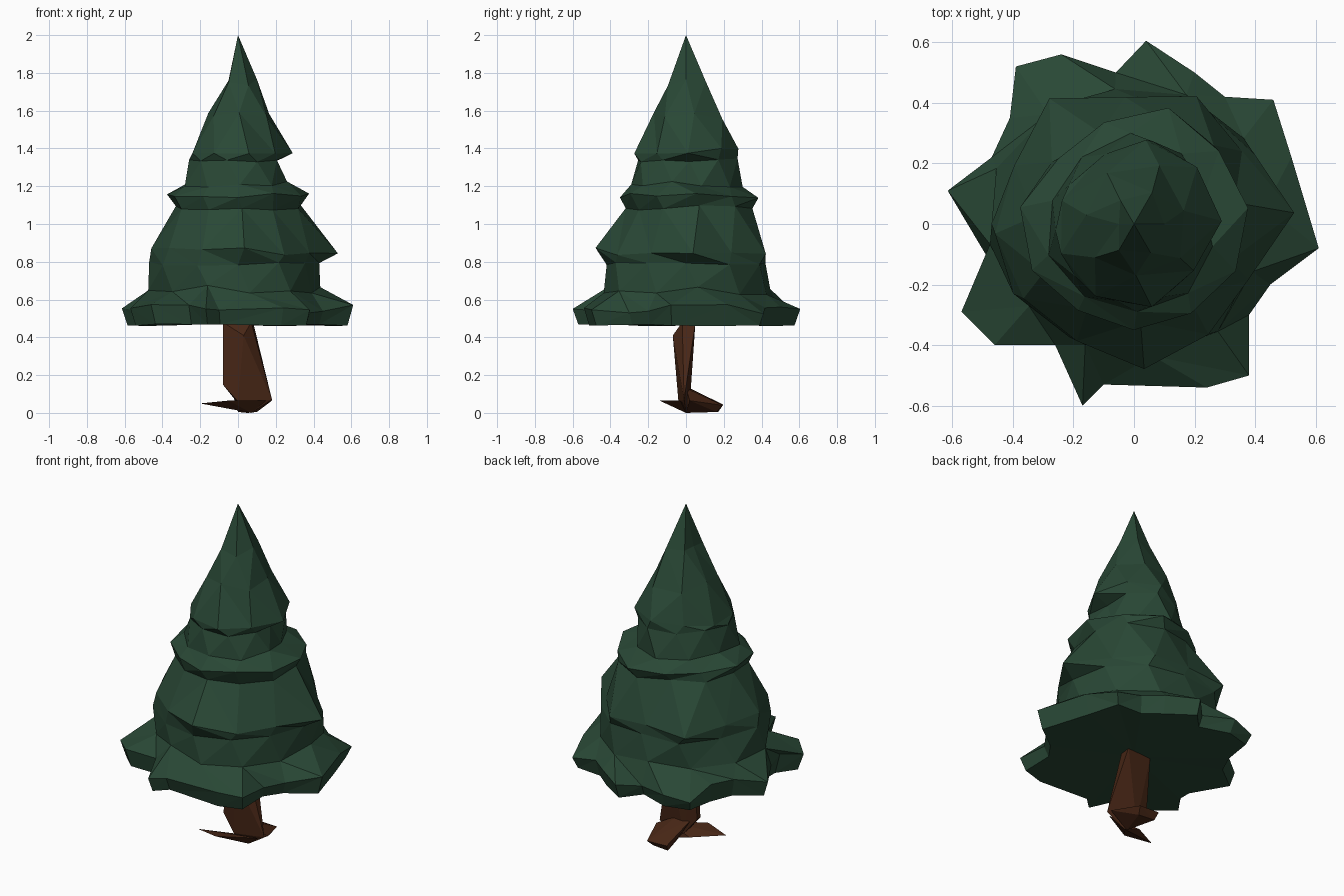
import bpy, bmesh, math, random

if "Cube" in bpy.data.objects:
    bpy.data.objects.remove(bpy.data.objects["Cube"])

random.seed(4)


def material(name, rgb):
    m = bpy.data.materials.new(name)
    m.diffuse_color = (*rgb, 1)
    m.use_nodes = True
    m.node_tree.nodes["Principled BSDF"].inputs["Base Color"].default_value = m.diffuse_color
    return m


green = material("needles", (0.022, 0.064, 0.036))
brown = material("bark", (0.065, 0.02, 0.008))


def finish(bm, name, mat):
    bmesh.ops.recalc_face_normals(bm, faces=bm.faces)
    me = bpy.data.meshes.new(name)
    bm.to_mesh(me)
    bm.free()
    me.materials.append(mat)
    ob = bpy.data.objects.new(name, me)
    bpy.context.collection.objects.link(ob)
    return ob


def angle(v):
    return math.atan2(v.co.y, v.co.x) % (2 * math.pi)


def add_ring(bm, points):
    return sorted((bm.verts.new(p) for p in points), key=angle)


def bridge(bm, low, high):
    """Triangulated strip between two rings with any vertex counts."""
    def at(ring, i):
        return angle(ring[i % len(ring)]) + 2 * math.pi * (i // len(ring))
    i = j = 0
    while i < len(low) or j < len(high):
        a, b = low[i % len(low)], high[j % len(high)]
        if j >= len(high) or (i < len(low) and at(low, i + 1) <= at(high, j + 1)):
            i += 1
            bm.faces.new((a, low[i % len(low)], b))
        else:
            j += 1
            bm.faces.new((a, high[j % len(high)], b))


def polar(radii, z, dz, turn=0):
    """Ring of evenly turned points with uneven radii and heights."""
    pts = []
    for k, r in enumerate(radii):
        a = math.radians(turn) + 2 * math.pi * k / len(radii)
        pts.append((r * math.cos(a), r * math.sin(a), z + random.uniform(-dz, dz)))
    return pts


# Foliage: jagged skirt outline seen from above, then stacked tiers
skirt = [(.61, -.08), (.52, .22), (.46, .41), (.30, .42), (.20, .50), (.04, .605),
         (-.06, .50), (-.24, .56), (-.39, .52), (-.41, .35), (-.47, .22), (-.615, .11),
         (-.49, -.10), (-.49, -.18), (-.57, -.29), (-.46, -.40), (-.26, -.40),
         (-.17, -.60), (-.10, -.53), (.24, -.54), (.38, -.50), (.38, -.30), (.45, -.20)]
bm = bmesh.new()
under = add_ring(bm, [(x * .95, y * .95, .465 + random.uniform(-.006, .006)) for x, y in skirt])
edge = add_ring(bm, [(x, y, .55 + random.uniform(-.03, .03)) for x, y in skirt])
# (radii counter-clockwise from +x, height, height jitter, turn)
tiers = [
    ([.44, .46, .46, .45, .46, .49, .48, .44, .43, .44, .45, .42], .65, .025, 8),
    ([.43, .46, .45, .42, .46, .44, .47, .46, .43, .42, .43, .41], .79, .012, 0),
    ([.53, .43, .47, .42, .50, .44, .46, .44, .43, .48, .44, .42], .855, .02, 4),
    ([.34, .37, .36, .32, .34, .33, .34, .32, .32, .31, .34], 1.085, .015, 12),
    ([.38, .37, .40, .35, .33, .38, .37, .34, .35, .35, .37], 1.15, .012, 8),
    ([.24, .28, .30, .28, .28, .30, .29, .29, .29, .27], 1.21, .015, 20),
    ([.20, .26, .28, .25, .25, .26, .26, .26, .26, .24], 1.34, .012, 5),
    ([.29, .28, .28, .24, .25, .26, .27, .28, .25], 1.385, .02, 2),
    ([.17, .21, .19, .16, .17, .17, .19], 1.57, .02, 15),
    ([.10, .12, .09, .05, .10, .11], 1.75, .02, 0),
]
rings = [under, edge] + [add_ring(bm, polar(*t)) for t in tiers]
for a, b in zip(rings, rings[1:]):
    bridge(bm, a, b)
top = bm.verts.new((0, 0, 2))
base = bm.verts.new((0, 0, .475))
for ring, tip in ((rings[-1], top), (under, base)):
    for a, b in zip(ring, ring[1:] + ring[:1]):
        bm.faces.new((a, b, tip))
finish(bm, "foliage", green)


def hull(name, pts):
    bm = bmesh.new()
    for p in pts:
        bm.verts.new(p)
    bmesh.ops.convex_hull(bm, input=bm.verts)
    loose = [v for v in bm.verts if not v.link_faces]
    bmesh.ops.delete(bm, geom=loose, context='VERTS')
    return finish(bm, name, brown)


# Trunk: thin leaning slab with a ridge on the front
hull("trunk", [(-.08, -.01, .48), (-.08, .04, .48), (.07, -.02, .48), (.08, .05, .48),
               (.03, -.07, .41), (-.08, -.02, .15), (-.08, .01, .15),
               (0, -.04, .06), (0, .02, .05), (.18, -.01, .07), (.07, 0, 0)])
# Roots: flat shards spreading over the ground
hull("left_root", [(-.2, -.09, .05), (-.05, -.14, .065), (.15, -.03, .065),
                   (.07, .0, 0), (-.03, .01, .03)])
hull("back_root", [(-.04, 0, .14), (.06, 0, .13), (.18, .02, .065), (.05, 0, 0),
                   (.0, .17, .005), (-.01, .195, .045), (.12, .195, .04), (.10, .16, .005)])
